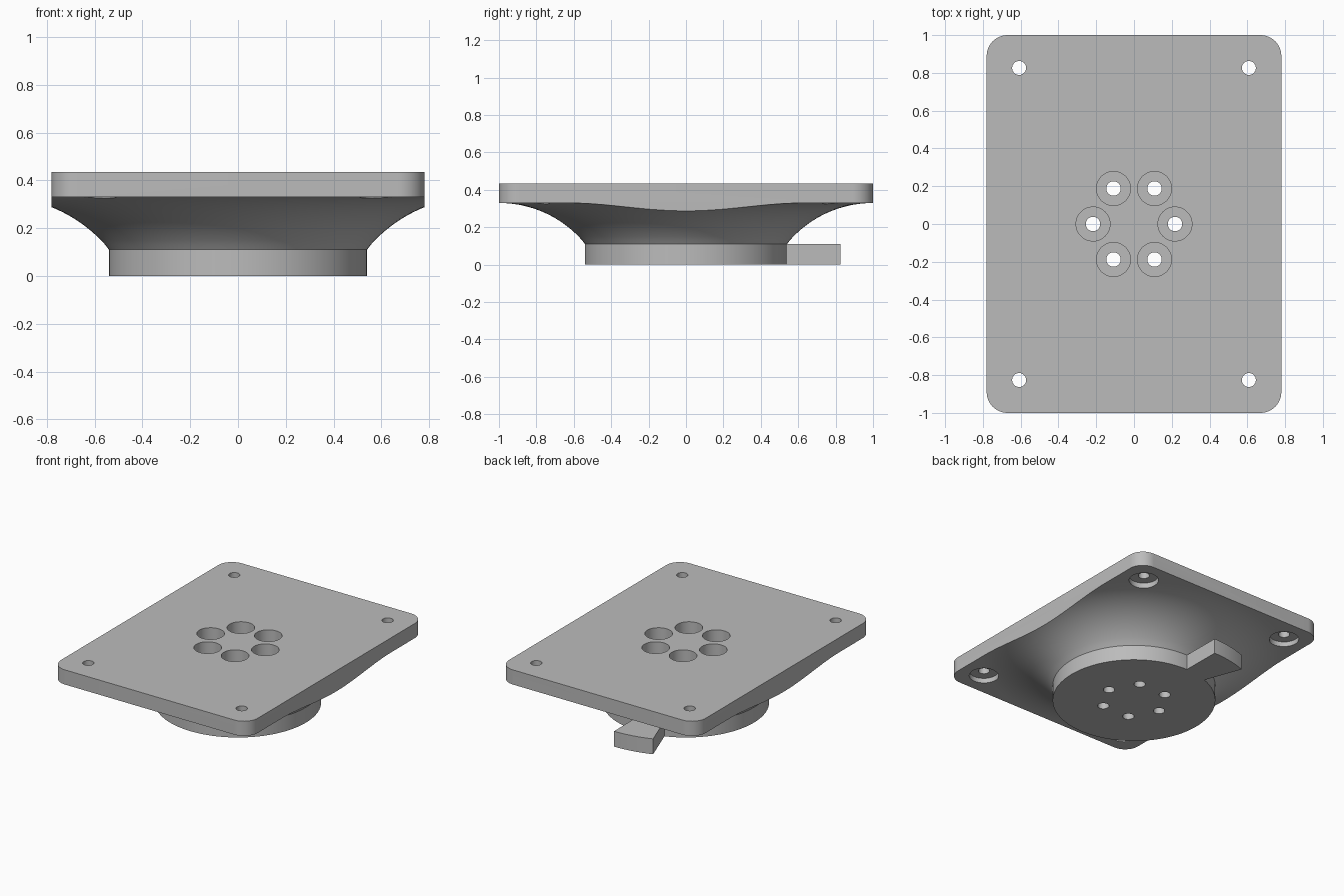
import bpy, bmesh
from math import sin, cos, pi, radians, asin

cube = bpy.data.objects.get("Cube")
if cube:
    bpy.data.objects.remove(cube)

TOP, RIM, BASE = 0.435, 0.33, 0.11      # plate top, plate underside, base top
HALF_X, HALF_Y, CORNER = 0.78, 1.0, 0.11
BASE_R, FLARE_END, FLARE_R = 0.54, 1.0, 0.595

grey = bpy.data.materials.new("plain_grey")
grey.use_nodes = True
grey.diffuse_color = (0.5, 0.5, 0.5, 1)
grey.node_tree.nodes["Principled BSDF"].inputs["Base Color"].default_value = (0.5, 0.5, 0.5, 1)


def make_object(name, bm):
    bmesh.ops.recalc_face_normals(bm, faces=bm.faces)
    mesh = bpy.data.meshes.new(name)
    bm.to_mesh(mesh)
    bm.free()
    mesh.materials.append(grey)
    obj = bpy.data.objects.new(name, mesh)
    bpy.context.collection.objects.link(obj)
    return obj


def prism(name, outline, z0, z1):
    bm = bmesh.new()
    face = bm.faces.new([bm.verts.new((x, y, z0)) for x, y in outline])
    new = bmesh.ops.extrude_face_region(bm, geom=[face])["geom"]
    up = [v for v in new if isinstance(v, bmesh.types.BMVert)]
    bmesh.ops.translate(bm, verts=up, vec=(0, 0, z1 - z0))
    return make_object(name, bm)


def arc(cx, cy, r, a0, a1, steps):
    angles = [radians(a0 + (a1 - a0) * i / steps) for i in range(steps + 1)]
    return [(cx + r * cos(a), cy + r * sin(a)) for a in angles]


def revolve(name, profile, steps):
    bm = bmesh.new()
    rings = []
    for r, z in profile:
        rings.append([bm.verts.new((r * cos(2 * pi * i / steps), r * sin(2 * pi * i / steps), z))
                      for i in range(steps)])
    for low, high in zip(rings, rings[1:]):
        for i in range(steps):
            j = (i + 1) % steps
            bm.faces.new((low[i], low[j], high[j], high[i]))
    bm.faces.new(rings[0])
    bm.faces.new(rings[-1])
    return make_object(name, bm)


def cylinder(name, x, y, r, z0, z1):
    return prism(name, arc(x, y, r, 0, 352.5, 47), z0, z1)


def cut(target, tool, operation):
    mod = target.modifiers.new(operation.title(), "BOOLEAN")
    mod.operation, mod.solver, mod.object = operation, "EXACT", tool
    tool.hide_render = True
    bpy.context.view_layer.update()
    evaluated = target.evaluated_get(bpy.context.evaluated_depsgraph_get())
    mesh = bpy.data.meshes.new_from_object(evaluated)
    target.modifiers.clear()
    target.data = mesh
    bpy.data.objects.remove(tool)


# Round base flaring out into the plate
start = 180 - math_start if (math_start := asin((FLARE_END - BASE_R) / FLARE_R) * 180 / pi) > 90 else 90 + math_start
flare = arc(FLARE_END, RIM - FLARE_R, FLARE_R, start, 90, 20)
flare[0] = (BASE_R, BASE)
body = revolve("mounting_plate", [(BASE_R, 0)] + flare + [(1.4, RIM), (1.4, TOP)], 128)

# Trim to the rounded rectangle
outline = []
for sx, sy, a in ((1, 1, 0), (-1, 1, 90), (-1, -1, 180), (1, -1, 270)):
    outline += arc(sx * (HALF_X - CORNER), sy * (HALF_Y - CORNER), CORNER, a, a + 90, 12)
cut(body, prism("plate_outline", outline, -0.2, 0.7), "INTERSECT")

# Ring of bolt holes with deep pockets from the top
for i in range(6):
    x, y = 0.217 * cos(i * pi / 3), 0.217 * sin(i * pi / 3)
    cut(body, cylinder("bolt_pocket", x, y, 0.09, BASE, 0.7), "DIFFERENCE")
    cut(body, cylinder("bolt_hole", x, y, 0.038, -0.2, 0.3), "DIFFERENCE")

# Corner holes with shallow counterbores from below
for sx in (-1, 1):
    for sy in (-1, 1):
        x, y = sx * 0.608, sy * 0.826
        cut(body, cylinder("corner_counterbore", x, y, 0.098, 0.2, 0.365), "DIFFERENCE")
        cut(body, cylinder("corner_hole", x, y, 0.037, 0.3, 0.7), "DIFFERENCE")

# Sector tab on the back of the base
tab = prism("locating_tab", arc(0, 0, 0.825, 90.5, 110, 10) + arc(0, 0, 0.537, 110, 90.5, 10), 0, BASE)

# Smooth curved walls, keep edges sharp
bpy.ops.object.select_all(action="DESELECT")
for obj in (body, tab):
    obj.select_set(True)
bpy.context.view_layer.objects.active = body
bpy.ops.object.shade_smooth_by_angle(angle=radians(25))
